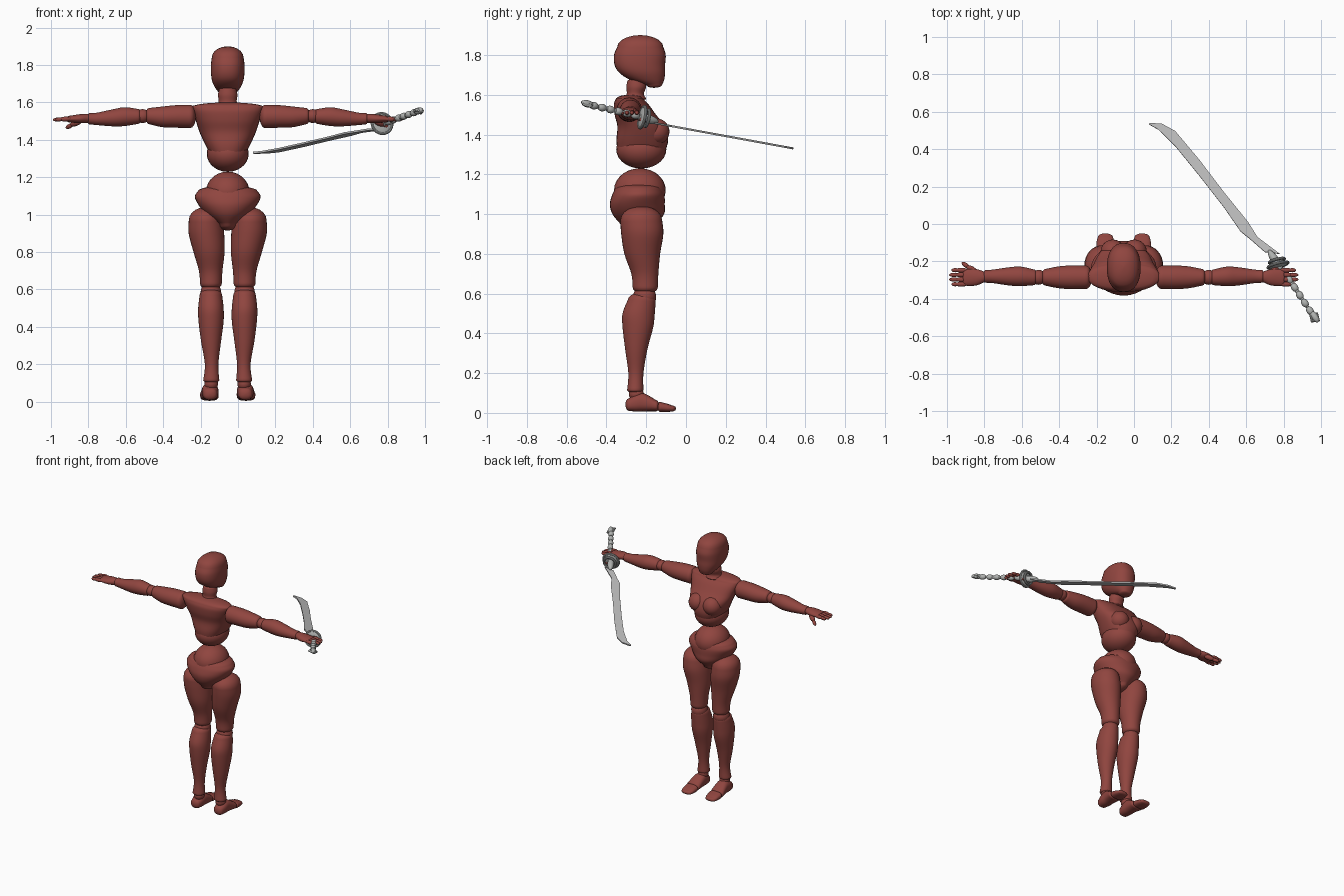
import bpy
import bmesh
from math import sin, cos, pi
from mathutils import Vector, Matrix

default_cube = bpy.data.objects.get("Cube")
if default_cube:
    bpy.data.objects.remove(default_cube)

MIDLINE = -.055  # the figure stands slightly off centre


def make_material(name, colour):
    material = bpy.data.materials.new(name)
    material.use_nodes = True
    material.diffuse_color = (*colour, 1)
    material.node_tree.nodes["Principled BSDF"].inputs["Base Color"].default_value = (*colour, 1)
    return material


red = make_material("terracotta red", (.28, .06, .05))
steel = make_material("blade steel", (.5, .5, .5))
hilt_grey = make_material("hilt grey", (.43, .44, .43))


def finish(name, bm, material, smooth=True):
    bmesh.ops.recalc_face_normals(bm, faces=bm.faces[:])
    mesh = bpy.data.meshes.new(name)
    bm.to_mesh(mesh)
    bm.free()
    for polygon in mesh.polygons:
        polygon.use_smooth = smooth
    mesh.materials.append(material)
    obj = bpy.data.objects.new(name, mesh)
    bpy.context.collection.objects.link(obj)
    return obj


def blend(a, b, c, d, t):
    """Smooth curve through b and c."""
    return [q + t * ((r - p) + t * ((2 * p - 5 * q + 4 * r - s) + t * (3 * (q - r) + s - p))) / 2
            for p, q, r, s in zip(a, b, c, d)]


def loft(name, axis, rows, caps, side=1, power=2, sides=32, steps=5):
    """Rounded body from rows of (position, centre u, centre v, radius u, radius v)."""
    rings = []
    padded = [rows[0]] + rows + [rows[-1]]
    for i in range(len(rows) - 1):
        rings += [blend(*padded[i:i + 4], step / steps) for step in range(steps)]
    rings.append(list(rows[-1]))
    # Domed ends
    direction = 1 if rows[-1][0] > rows[0][0] else -1
    for end, height in zip((0, -1), caps):
        base = rings[end]
        outward = direction * (-1 if end == 0 else 1)
        for k in range(1, steps + 1):
            angle = k / steps * pi / 2 * .98
            scale = cos(angle)
            ring = [base[0] + outward * height * sin(angle), base[1], base[2],
                    base[3] * scale, base[4] * scale]
            rings.insert(0, ring) if end == 0 else rings.append(ring)

    def place(t, u, v):
        x, y, z = {"x": (t, u, v), "y": (u, t, v), "z": (u, v, t)}[axis]
        return (MIDLINE + side * x, y, z)

    def bulge(value):
        return abs(value) ** (2 / power) * (1 if value > 0 else -1)

    bm = bmesh.new()
    loops = []
    for t, u, v, ru, rv in rings:
        angles = [2 * pi * k / sides for k in range(sides)]
        loops.append([bm.verts.new(place(t, u + ru * bulge(cos(a)), v + rv * bulge(sin(a))))
                      for a in angles])
    for low, high in zip(loops, loops[1:]):
        for k in range(sides):
            n = (k + 1) % sides
            bm.faces.new((low[k], low[n], high[n], high[k]))
    bm.faces.new(loops[0])
    bm.faces.new(loops[-1])
    return finish(name, bm, red)


def ball(name, centre, radii, material=red, along=None):
    """Ellipsoid, with its z axis turned to a direction if one is given."""
    bm = bmesh.new()
    bmesh.ops.create_uvsphere(bm, u_segments=24, v_segments=14, radius=1)
    turn = along.to_track_quat("Z", "Y").to_matrix().to_4x4() if along else Matrix()
    bm.transform(Matrix.Translation(centre) @ turn @ Matrix.Diagonal((*radii, 1)))
    return finish(name, bm, material)


def bead(name, start, end, radius, material=red):
    start, end = Vector(start), Vector(end)
    return ball(name, (start + end) / 2, (radius, radius, (end - start).length / 2),
                material, end - start)


# Head and trunk
loft("head", "z", [
    (1.65, 0, -.16, .045, .04), (1.675, 0, -.195, .065, .085), (1.71, 0, -.22, .082, .115),
    (1.75, 0, -.232, .089, .127), (1.8, 0, -.232, .09, .13), (1.84, 0, -.23, .085, .116),
], (.015, .06), power=2.3)
loft("neck", "z", [
    (1.58, 0, -.255, .06, .055), (1.605, 0, -.255, .048, .043),
    (1.64, 0, -.25, .052, .05), (1.67, 0, -.25, .045, .045),
], (.01, .01))
loft("chest", "z", [
    (1.31, 0, -.225, .085, .118), (1.37, 0, -.22, .118, .13), (1.44, 0, -.225, .15, .12),
    (1.5, 0, -.255, .17, .104), (1.55, 0, -.275, .187, .088), (1.575, 0, -.283, .193, .072),
], (.025, .025), power=2.3)
ball("waist_ball", (MIDLINE, -.225, 1.325), (.112, .126, .096))
ball("hip_ball", (MIDLINE, -.232, 1.12), (.117, .13, .11))
loft("pelvis", "z", [
    (.95, 0, -.24, .05, .09), (1, 0, -.24, .115, .13), (1.05, 0, -.245, .155, .138),
    (1.095, 0, -.24, .176, .132), (1.125, 0, -.237, .16, .12),
], (.035, .03))

for side_name, side in (("left", 1), ("right", -1)):
    def at(x, y, z):
        return (MIDLINE + side * x, y, z)

    ball(side_name + "_breast", at(.058, -.15, 1.415), (.066, .067, .066))

    # Leg
    loft(side_name + "_thigh", "z", [
        (.97, .118, -.225, .09, .105), (.9, .114, -.22, .095, .106), (.8, .1, -.22, .083, .09),
        (.7, .091, -.207, .063, .068), (.63, .09, -.205, .058, .063),
    ], (.07, .03), side)
    ball(side_name + "_knee", at(.09, -.208, .585), (.055, .058, .055))
    loft(side_name + "_shin", "z", [
        (.57, .09, -.222, .06, .07), (.5, .09, -.238, .068, .081), (.43, .089, -.242, .067, .077),
        (.32, .089, -.25, .053, .056), (.2, .086, -.252, .036, .038), (.115, .088, -.255, .043, .041),
    ], (.035, .015), side)
    ball(side_name + "_ankle", at(.088, -.25, .095), (.036, .038, .036))
    loft(side_name + "_foot", "y", [
        (-.285, .094, .042, .036, .032), (-.25, .094, .051, .043, .044),
        (-.21, .094, .053, .045, .045), (-.15, .098, .036, .05, .028),
    ], (.02, .015), side, power=2.4)
    loft(side_name + "_toes", "y", [
        (-.13, .098, .03, .049, .025), (-.09, .098, .025, .046, .02), (-.07, .098, .022, .04, .015),
    ], (.015, .02), side, power=2.6)

    # Arm
    loft(side_name + "_upper_arm", "x", [
        (.2, -.285, 1.525, .062, .062), (.28, -.285, 1.525, .063, .06),
        (.35, -.285, 1.523, .058, .055), (.42, -.285, 1.527, .044, .043),
    ], (.03, .02), side)
    ball(side_name + "_elbow", at(.455, -.285, 1.527), (.04, .04, .037))
    loft(side_name + "_forearm", "x", [
        (.48, -.285, 1.525, .042, .04), (.55, -.28, 1.524, .052, .05), (.61, -.28, 1.518, .049, .046),
        (.7, -.28, 1.512, .036, .033), (.74, -.28, 1.513, .034, .03),
    ], (.02, .01), side)
    loft(side_name + "_palm", "x", [
        (.75, -.283, 1.515, .03, .024), (.79, -.285, 1.513, .044, .024),
        (.85, -.285, 1.511, .045, .017),
    ], (.02, .012), side)
    for finger in range(4):
        y = -.322 + finger * .025
        tip = .94 - .012 * abs(finger - 1.5)
        bead(f"{side_name}_finger_base_{finger}", at(.835, y, 1.512), at(.9, y, 1.51), .013)
        bead(f"{side_name}_finger_tip_{finger}", at(.88, y, 1.511), at(tip, y, 1.507), .011)
    bead(side_name + "_thumb_base", at(.78, -.265, 1.505), at(.84, -.225, 1.478), .017)
    bead(side_name + "_thumb_tip", at(.825, -.235, 1.484), at(.865, -.205, 1.463), .012)

# Curved sword blade, lying in a slightly tilted plane
spine = [(.085, .54), (.15, .535), (.22, .497), (.35, .342), (.48, .171), (.61, .01), (.66, -.07), (.78, -.16)]
edge = [(.08, .533), (.13, .505), (.22, .417), (.35, .257), (.48, .09), (.57, -.04), (.62, -.08), (.7, -.15)]
bm = bmesh.new()
strips = [[bm.verts.new((x, y, 1.33 + (.54 - y) * .183)) for x, y in line] for line in (spine, edge)]
for i in range(len(spine) - 1):
    bm.faces.new((strips[0][i], strips[0][i + 1], strips[1][i + 1], strips[1][i]))
blade = finish("blade", bm, steel, smooth=False)
thickness = blade.modifiers.new("thickness", "SOLIDIFY")
thickness.thickness = .01
thickness.offset = 0


def ring(name, centre, facing, radius, tube, segments=28):
    bpy.ops.mesh.primitive_torus_add(
        location=centre, rotation=facing.to_track_quat("Z", "Y").to_euler(),
        major_radius=radius, minor_radius=tube, major_segments=segments, minor_segments=10)
    obj = bpy.context.object
    obj.name = name
    obj.data.materials.append(hilt_grey)
    bpy.ops.object.shade_smooth_by_angle()


# Guard
facing = Vector((-.25, .95, -.2))
guard_centre = Vector((.77, -.22, 1.487))
ball("guard_dish", guard_centre, (.056, .056, .013), hilt_grey, facing)
ring("guard_rim", guard_centre, facing, .055, .008)
ring("guard_front_ring", guard_centre + facing * .025, facing, .042, .008)
bead("blade_collar", (.72, -.14, 1.465), (.79, -.25, 1.493), .022, hilt_grey)

# Beaded grip and pommel
grip_start, grip_end = Vector((.79, -.235, 1.492)), Vector((.955, -.485, 1.55))
bead("grip_core", grip_start, grip_end, .011, hilt_grey)
for i in range(6):
    bead(f"grip_bead_{i}", grip_start.lerp(grip_end, i / 6),
         grip_start.lerp(grip_end, (i + 1) / 6), .019, hilt_grey)
ring("pommel_loop", (.965, -.5, 1.553), Vector((.2, .3, 1)), .026, .009, 4)
bead("pommel_cap", (.945, -.465, 1.547), (.985, -.525, 1.562), .018, hilt_grey)
